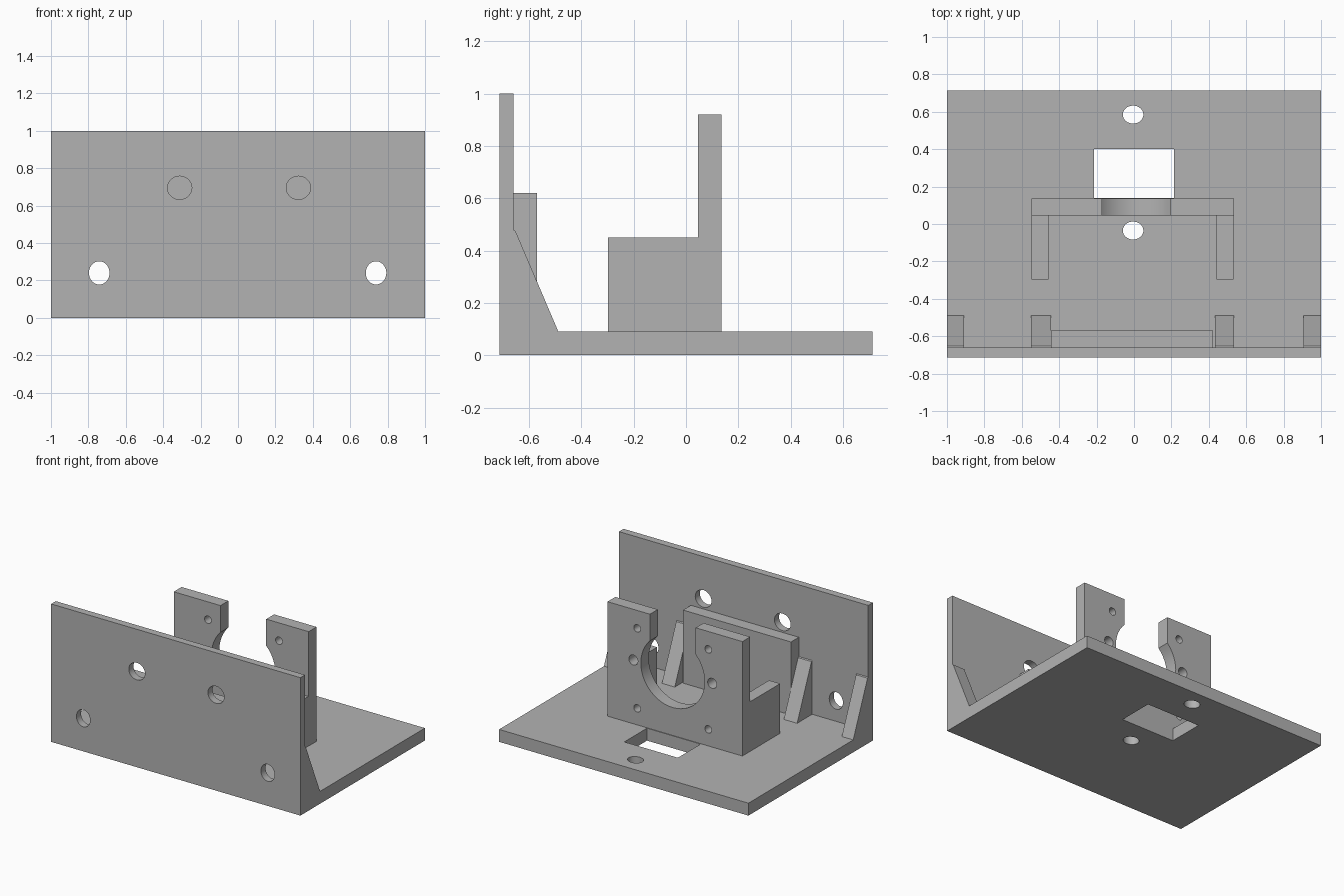
import bpy, bmesh, math
from mathutils import Matrix, Vector

cube = bpy.data.objects.get("Cube")
if cube:
    bpy.data.objects.remove(cube, do_unlink=True)

GREY = (0.45, 0.45, 0.45, 1)
mat = bpy.data.materials.new("plain grey")
mat.use_nodes = True
mat.diffuse_color = GREY
mat.node_tree.nodes["Principled BSDF"].inputs["Base Color"].default_value = GREY


def make_object(name, bm):
    bmesh.ops.recalc_face_normals(bm, faces=bm.faces)
    mesh = bpy.data.meshes.new(name)
    bm.to_mesh(mesh)
    bm.free()
    mesh.materials.append(mat)
    obj = bpy.data.objects.new(name, mesh)
    bpy.context.collection.objects.link(obj)
    return obj


def box(name, x, y, z):
    bm = bmesh.new()
    bmesh.ops.create_cube(bm, size=1)
    size = (x[1] - x[0], y[1] - y[0], z[1] - z[0])
    mid = Vector((x[0] + x[1], y[0] + y[1], z[0] + z[1])) / 2
    bmesh.ops.transform(bm, matrix=Matrix.Translation(mid) @ Matrix.Diagonal((*size, 1)), verts=bm.verts)
    return make_object(name, bm)


def hole(center, rx, ry, along_y=False, depth=0.4):
    """Elliptical cutter along z, or along y."""
    bm = bmesh.new()
    bmesh.ops.create_cone(bm, cap_ends=True, segments=48, radius1=1, radius2=1, depth=depth)
    turn = Matrix.Rotation(math.pi / 2, 4, 'X') if along_y else Matrix()
    bmesh.ops.transform(bm, matrix=Matrix.Translation(center) @ turn @ Matrix.Diagonal((rx, ry, 1, 1)), verts=bm.verts)
    return make_object("hole_cutter", bm)


def cut(obj, cutters):
    bpy.ops.object.select_all(action='DESELECT')
    obj.select_set(True)
    bpy.context.view_layer.objects.active = obj
    for c in cutters:
        c.hide_render = True
        mod = obj.modifiers.new("cut", 'BOOLEAN')
        mod.operation = 'DIFFERENCE'
        mod.solver = 'EXACT'
        mod.object = c
        bpy.ops.object.modifier_apply(modifier=mod.name)
        bpy.data.objects.remove(c, do_unlink=True)
    bpy.ops.object.shade_smooth_by_angle(angle=math.radians(30))


FLOOR = 0.09

# Base plate with a window and two bolt holes
base = box("base_plate", (-1, 1), (-0.713, 0.713), (0, FLOOR))
cut(base, [box("window_cutter", (-0.215, 0.215), (0.14, 0.40), (-0.2, 0.3)),
           hole((-0.005, 0.585, 0), 0.055, 0.048),
           hole((-0.005, -0.035, 0), 0.055, 0.048)])

# Front wall with four holes
wall = box("front_wall", (-1, 1), (-0.713, -0.66), (FLOOR, 1))
cut(wall, [hole((x, -0.69, 0.24), 0.055, 0.062, True) for x in (-0.742, 0.738)] +
          [hole((x, -0.69, 0.695), 0.065, 0.062, True) for x in (-0.312, 0.323)])

# Thick pad behind the wall
box("wall_pad", (-0.443, 0.423), (-0.66, -0.57), (FLOOR, 0.62))

# Sloped gussets bracing the wall
for x0, x1 in ((-1, -0.908), (-0.55, -0.443), (0.432, 0.535), (0.905, 1)):
    bm = bmesh.new()
    profile = [(-0.66, FLOOR), (-0.488, FLOOR), (-0.652, 0.475), (-0.66, 0.48)]
    face = bm.faces.new([bm.verts.new((x0, y, z)) for y, z in profile])
    new = bmesh.ops.extrude_face_region(bm, geom=[face])["geom"]
    bmesh.ops.translate(bm, vec=(x1 - x0, 0, 0), verts=[v for v in new if isinstance(v, bmesh.types.BMVert)])
    make_object("gusset", bm)

# Upright motor plate with open round seat and screw holes
MID, PY = 0.012, 0.09
plate = box("motor_plate", (-0.547, 0.535), (0.045, 0.135), (FLOOR, 0.92))
cutters = [hole((MID, PY, 0.548), 0.256, 0.256, True),
           box("slot_cutter", (-0.172, 0.195), (-0.1, 0.3), (0.55, 1.1))]
for side in (-1, 1):
    for dx, z, r in ((0.285, 0.79, 0.027), (0.316, 0.552, 0.036), (0.285, 0.21, 0.027)):
        cutters.append(hole((MID + side * dx, PY, z), r, r, True))
cut(plate, cutters)

# Side arms in front of the motor plate
for name, x in (("right_arm", (-0.547, -0.458)), ("left_arm", (0.44, 0.533))):
    box(name, x, (-0.298, 0.045), (FLOOR, 0.45))
